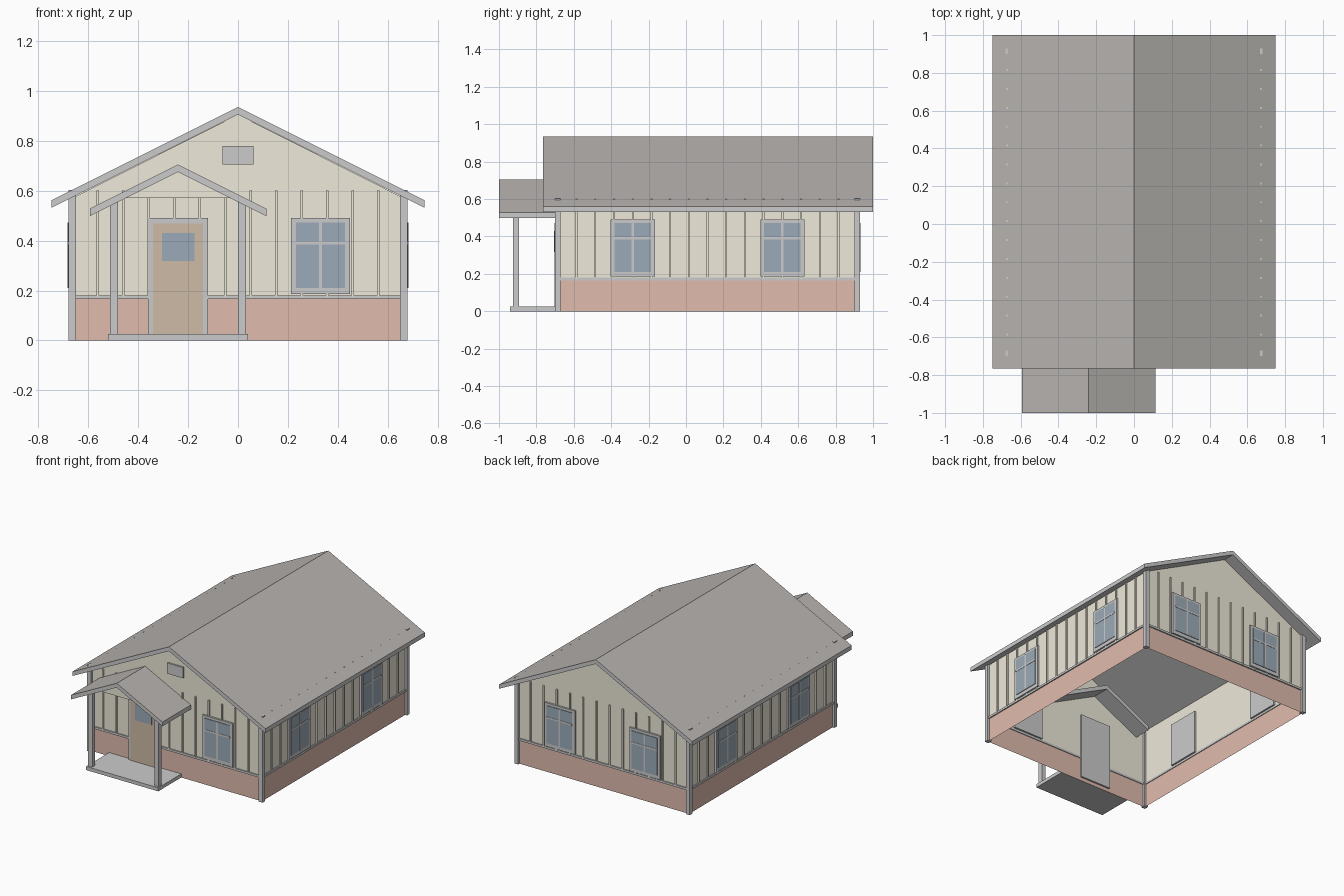
import bpy

if "Cube" in bpy.data.objects:
    bpy.data.objects.remove(bpy.data.objects["Cube"])

X, YF, YB = 0.665, -0.685, 0.915        # wall planes
BRICK_TOP, EAVE, RIDGE = 0.165, 0.57, 0.905


def material(name, rgb):
    m = bpy.data.materials.new(name)
    m.diffuse_color = (*rgb, 1)
    m.use_nodes = True
    m.node_tree.nodes["Principled BSDF"].inputs["Base Color"].default_value = m.diffuse_color
    return m


CREAM = material("cream_siding", (0.86, 0.82, 0.70))
BRICK = material("red_brick", (0.75, 0.50, 0.42))
SHINGLE = material("shingle", (0.48, 0.46, 0.44))
GLASS = material("glass", (0.33, 0.41, 0.48))
WOOD = material("wood", (0.62, 0.50, 0.38))


def mesh(name, verts, faces, mat=None):
    me = bpy.data.meshes.new(name)
    me.from_pydata(verts, [], faces)
    ob = bpy.data.objects.new(name, me)
    bpy.context.collection.objects.link(ob)
    if mat:
        me.materials.append(mat)
    return ob


def box(name, x0, x1, y0, y1, z0, z1, mat=None):
    x0, x1 = sorted((x0, x1))
    y0, y1 = sorted((y0, y1))
    v = [(x, y, z) for z in (z0, z1) for x, y in ((x0, y0), (x1, y0), (x1, y1), (x0, y1))]
    f = [(3, 2, 1, 0), (4, 5, 6, 7)] + [(i, (i + 1) % 4, (i + 1) % 4 + 4, i + 4) for i in range(4)]
    return mesh(name, v, f, mat)


def on_wall(name, side, u0, u1, z0, z1, d0, d1, mat=None):
    """Box on a wall: u runs along the wall, d is the distance outward."""
    if side in ("front", "back"):
        base, s = (YF, -1) if side == "front" else (YB, 1)
        return box(f"{side}_{name}", u0, u1, base + s * d0, base + s * d1, z0, z1, mat)
    s = 1 if side == "right" else -1
    return box(f"{side}_{name}", s * (X + d0), s * (X + d1), u0, u1, z0, z1, mat)


def prism(name, profile, y0, y1, mat=None):
    """Extrude a front-view (x, z) outline, given counter-clockwise, along y."""
    n = len(profile)
    v = [(x, y, z) for y in (y0, y1) for x, z in profile]
    f = [tuple(range(n)), tuple(reversed(range(n, 2 * n)))]
    f += [(i, i + n, (i + 1) % n + n, (i + 1) % n) for i in range(n)]
    return mesh(name, v, f, mat)


def gable_roof(name, cx, half, ridge, eave, y0, y1, t=0.03):
    profile = [(cx - half, eave - t), (cx, ridge - t), (cx + half, eave - t),
               (cx + half, eave), (cx, ridge), (cx - half, eave)]
    ob = prism(name, profile, y0, y1)
    ob.data.materials.append(None)
    ob.data.materials.append(SHINGLE)
    for p in ob.data.polygons:          # only the upper slopes are shingled
        p.material_index = int(p.normal.z > 0.5)
    return ob


def wall_ring(name, z0, z1, mat, gables=False):
    c = [(-X, YF), (X, YF), (X, YB), (-X, YB)]
    v = [(x, y, z) for z in (z0, z1) for x, y in c]
    f = [(i, (i + 1) % 4, (i + 1) % 4 + 4, i + 4) for i in range(4)]
    if gables:
        v += [(0, YF, RIDGE), (0, YB, RIDGE)]
        f[0], f[2] = (0, 1, 5, 8, 4), (2, 3, 7, 9, 6)
    return mesh(name, v, f, mat)


# Walls, open underneath
wall_ring("brick_base", 0, BRICK_TOP, BRICK)
wall_ring("siding_walls", BRICK_TOP, EAVE, CREAM, gables=True)

# Corner posts
for x in (-X, X):
    for y in (YF, YB):
        box("corner_post", x - 0.015, x + 0.015, y - 0.015, y + 0.015, 0, 0.602)

# Ledge trim and battens on each wall
for side in ("front", "back", "left", "right"):
    a, b = (-X, X) if side in ("front", "back") else (YF, YB)
    if side == "front":                 # the ledge stops at the door
        on_wall("ledge_trim", side, a, -0.36, 0.165, 0.18, -0.005, 0.008)
        on_wall("ledge_trim", side, -0.12, b, 0.165, 0.18, -0.005, 0.008)
    else:
        on_wall("ledge_trim", side, a, b, 0.165, 0.18, -0.005, 0.008)
    n = round((b - a) / 0.1)
    for i in range(1, n):
        u = a + (b - a) * i / n
        on_wall("batten", side, u - 0.005, u + 0.005, 0.175, 0.60, 0, 0.009, CREAM)


# Windows
def window(side, u):
    on_wall("window_frame", side, u - 0.118, u + 0.118, 0.185, 0.49, -0.012, 0.013)
    on_wall("window_glass", side, u - 0.098, u + 0.098, 0.21, 0.473, 0, 0.017, GLASS)
    on_wall("window_upright_bar", side, u - 0.006, u + 0.006, 0.21, 0.473, 0.01, 0.019)
    on_wall("window_cross_bar", side, u - 0.098, u + 0.098, 0.384, 0.396, 0.01, 0.019)


for side, u in (("front", 0.33), ("back", -0.33), ("back", 0.33), ("left", -0.285),
                ("left", 0.515), ("right", -0.285), ("right", 0.515)):
    window(side, u)

# Door and gable vent
on_wall("door_frame", "front", -0.36, -0.12, 0.025, 0.49, -0.012, 0.013)
on_wall("door", "front", -0.34, -0.14, 0.025, 0.468, 0, 0.017, WOOD)
on_wall("door_glass", "front", -0.305, -0.175, 0.318, 0.43, 0.01, 0.02, GLASS)
on_wall("gable_vent", "front", -0.062, 0.062, 0.705, 0.78, -0.01, 0.012)

# Main roof
gable_roof("main_roof", 0, 0.748, 0.935, 0.561, -0.765, 1.0)

# Porch
PX = -0.24
box("porch_slab", PX - 0.28, PX + 0.28, -0.94, YF, 0, 0.025)
for s in (-1, 1):
    x = PX + s * 0.257
    box("porch_post", x - 0.016, x + 0.016, -0.926, -0.894, 0.025, 0.555)
gable_roof("porch_roof", PX, 0.354, 0.705, 0.528, -1.0, -0.56)
prism("porch_gable", [(PX - 0.21, 0.57), (PX + 0.21, 0.57), (PX, 0.676)], -0.92, -0.90, CREAM)
